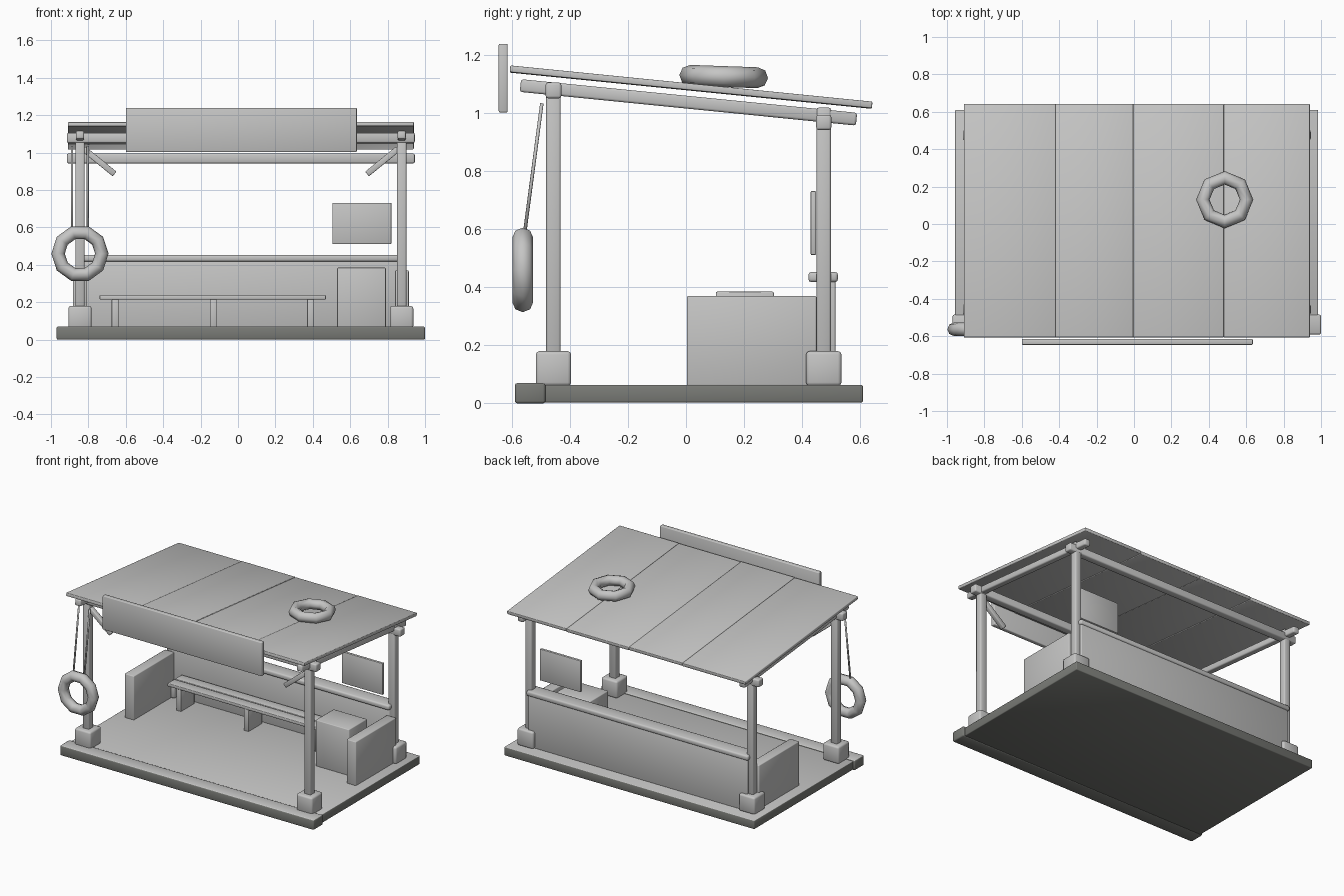
import bpy, math
from mathutils import Vector

if "Cube" in bpy.data.objects:
    bpy.data.objects.remove(bpy.data.objects["Cube"])


def material(name, rgb):
    m = bpy.data.materials.new(name)
    m.diffuse_color = (*rgb, 1)
    m.use_nodes = True
    m.node_tree.nodes["Principled BSDF"].inputs["Base Color"].default_value = m.diffuse_color
    return m


grey = material("weathered grey", (0.56, 0.56, 0.555))
dark = material("dark stone grey", (0.19, 0.195, 0.18))

CX = 0.015                      # centre line between the posts
POST_X = (CX - 0.86, CX + 0.86)
FRONT_Y, BACK_Y = -0.457, 0.475
TILT = math.atan2(-0.125, 1.25)  # roof falls towards the back


def finish(ob, name, bevel=0):
    """Name, colour, smooth and lightly round a part."""
    ob.name = name
    ob.data.materials.append(grey)
    bpy.ops.object.shade_smooth()
    if bevel:
        m = ob.modifiers.new("Bevel", 'BEVEL')
        m.width, m.segments = bevel, 2
    return ob


def block(name, mid, size, rot, bevel):
    bpy.ops.mesh.primitive_cube_add(size=1, location=mid)
    ob = bpy.context.object
    ob.scale = size
    bpy.ops.object.transform_apply(location=False, rotation=False, scale=True)
    ob.rotation_euler = rot
    return finish(ob, name, bevel)


def box(name, x, y, z, bevel=0.005, tilt=0):
    """Box from (min, max) pairs."""
    return block(name, [(a + b) / 2 for a, b in (x, y, z)],
                 [b - a for a, b in (x, y, z)], (tilt, 0, 0), bevel)


def beam(name, a, b, w, bevel=0.008):
    """Square timber between two points."""
    a, b = Vector(a), Vector(b)
    d = b - a
    return block(name, (a + b) / 2, (w, w, d.length),
                 d.to_track_quat('Z', 'Y').to_euler(), bevel)


def rope(name, a, b, r):
    a, b = Vector(a), Vector(b)
    d = b - a
    bpy.ops.mesh.primitive_cylinder_add(vertices=8, radius=r, depth=d.length,
                                        location=(a + b) / 2)
    bpy.context.object.rotation_euler = d.to_track_quat('Z', 'Y').to_euler()
    return finish(bpy.context.object, name)


def tyre(name, loc, rot, sides):
    bpy.ops.mesh.primitive_torus_add(location=loc, rotation=rot, major_segments=sides,
                                     minor_segments=8, major_radius=0.117,
                                     minor_radius=0.036)
    return finish(bpy.context.object, name)


# Floor slab and front kerb: pale top, dark sides and underside
for ob in (box("floor_slab", (-0.957, 0.985), (-0.49, 0.61), (0.003, 0.063)),
           box("front_kerb", (-0.97, 1.0), (-0.59, -0.485), (0, 0.07), 0.008)):
    ob.data.materials.append(dark)
    for p in ob.data.polygons:
        p.material_index = 0 if p.normal.z > 0.5 else 1

# Posts, footings, sloping side beams and front braces
for side, px in zip(("left", "right"), POST_X):
    s = 1 if px > 0 else -1
    for end, py, top in (("front", FRONT_Y, 1.105), ("back", BACK_Y, 1.02)):
        box(f"{end}_{side}_footing", (px - 0.062, px + 0.062),
            (py - 0.061, py + 0.061), (0.06, 0.18), 0.012)
        beam(f"{end}_{side}_post", (px, py, 0.15), (px, py, top), 0.05)
    beam(f"{side}_side_beam", (px, -0.571, 1.096), (px, 0.588, 0.980), 0.044)
    beam(f"{side}_brace", (px - s * 0.02, FRONT_Y, 1.02),
         (px - s * 0.185, FRONT_Y, 0.886), 0.032, 0.005)

# Cross beams
beam("front_cross_beam", (-0.915, FRONT_Y, 1.079), (0.945, FRONT_Y, 1.079), 0.054)
beam("back_cross_beam", (-0.915, BACK_Y, 0.969), (0.945, BACK_Y, 0.969), 0.052)

# Roof sheets, meeting at the seams
edges = (-0.91, -0.42, -0.005, 0.48, 0.94)
for i in range(4):
    lift = 0.002 * (i % 2)
    box(f"roof_sheet_{i + 1}", (edges[i], edges[i + 1]),
        (-0.61, 0.645), (1.078 + lift, 1.101 + lift), 0.004, TILT)

# Blank fascia board
box("fascia_board", (-0.6, 0.635), (-0.646, -0.615), (1.003, 1.24))

# Tyre on the roof and tyre swing with ropes
tyre("roof_tyre", (0.485, 0.13, 1.127), (math.radians(-2), 0, 0), 8)
tyre("swing_tyre", (POST_X[0], -0.563, 0.46), (math.pi / 2, 0, 0), 10)
for name, dx in (("swing_rope_left", -0.042), ("swing_rope_right", 0.042)):
    x = POST_X[0] + dx
    rope(name, (x, -0.497, 1.035), (x, -0.56, 0.56), 0.006)

# Back wall with capping rail, low side walls
box("back_wall", (-0.835, 0.865), (0.45, 0.515), (0.06, 0.425))
box("wall_rail", (-0.845, 0.875), (0.422, 0.524), (0.418, 0.453), 0.01)
for name, s in (("left_side_wall", -1), ("right_side_wall", 1)):
    a, b = sorted((CX + s * 0.825, CX + s * 0.898))
    box(name, (a, b), (0.003, 0.45), (0.06, 0.37))

# Bench: two slats on three supports
for i, y in enumerate((0.275, 0.357)):
    box(f"bench_slat_{i + 1}", (-0.74, 0.47), (y, y + 0.076), (0.215, 0.237), 0.004)
for i, x in enumerate((-0.657, -0.132, 0.388)):
    box(f"bench_support_{i + 1}", (x - 0.018, x + 0.018), (0.28, 0.43), (0.06, 0.216), 0.003)

# Crate and hanging panel
box("crate", (0.53, 0.79), (0.103, 0.303), (0.06, 0.385))
box("hanging_panel", (0.505, 0.82), (0.43, 0.449), (0.512, 0.732), 0.003)
